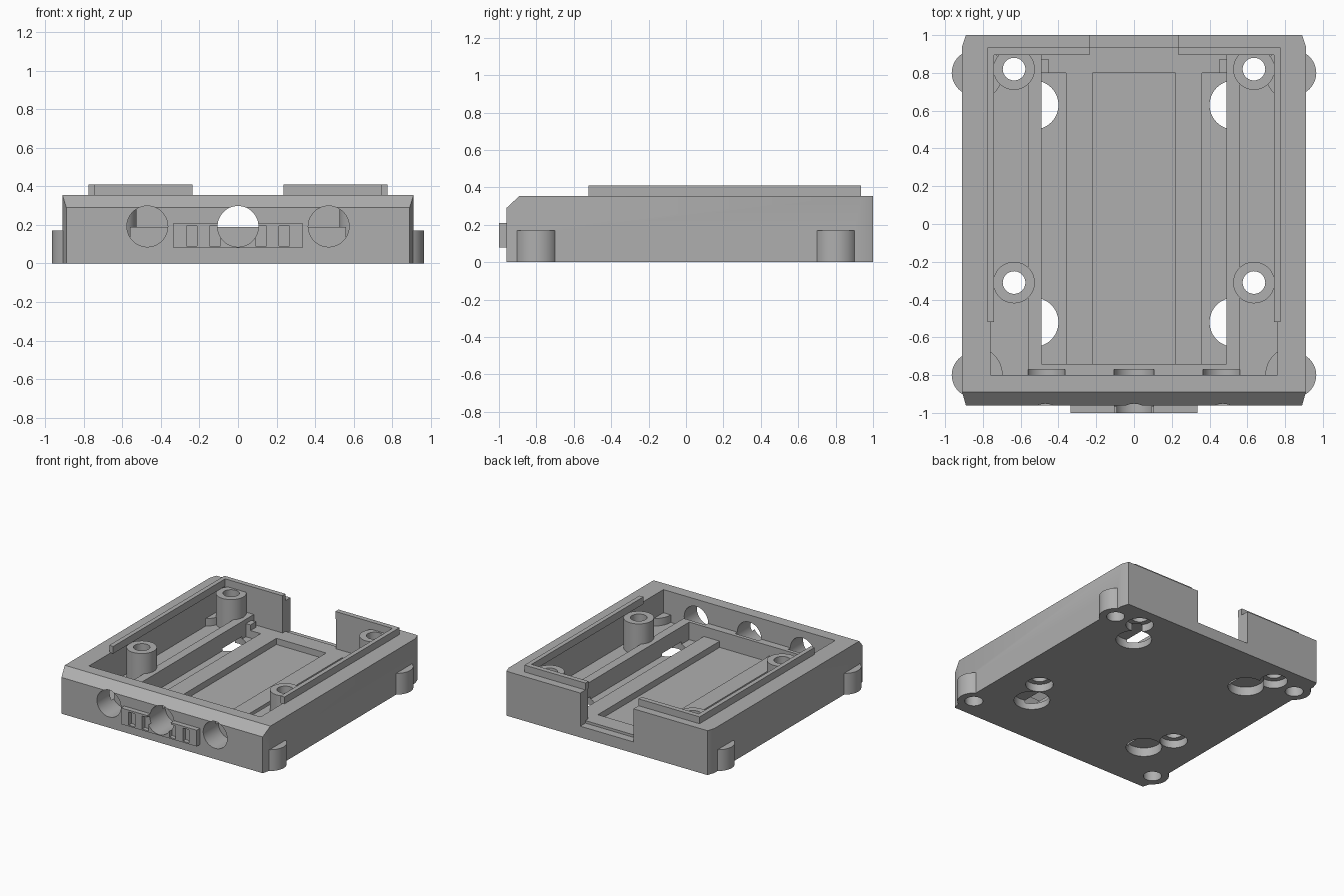
import bpy, bmesh, math

cube = bpy.data.objects.get("Cube")
if cube:
    bpy.data.objects.remove(cube, do_unlink=True)

grey = bpy.data.materials.new("plain grey")
grey.use_nodes = True
COLOUR = (0.43, 0.43, 0.43, 1)
grey.diffuse_color = COLOUR
grey.node_tree.nodes["Principled BSDF"].inputs["Base Color"].default_value = COLOUR


def finish(name, bm):
    bmesh.ops.recalc_face_normals(bm, faces=bm.faces)
    mesh = bpy.data.meshes.new(name)
    bm.to_mesh(mesh)
    bm.free()
    mesh.materials.append(grey)
    obj = bpy.data.objects.new(name, mesh)
    bpy.context.collection.objects.link(obj)
    return obj


def prism(name, outline, z0, z1):
    """Extrude a plan outline upwards."""
    bm = bmesh.new()
    face = bm.faces.new([bm.verts.new((x, y, z0)) for x, y in outline])
    top = bmesh.ops.extrude_face_region(bm, geom=[face])["geom"]
    bmesh.ops.translate(bm, vec=(0, 0, z1 - z0),
                        verts=[v for v in top if isinstance(v, bmesh.types.BMVert)])
    return finish(name, bm)


def box(name, x0, x1, y0, y1, z0, z1):
    return prism(name, [(x0, y0), (x1, y0), (x1, y1), (x0, y1)], z0, z1)


def cylinder(name, x, y, r, z0, z1, n=48):
    ring = [math.tau * i / n for i in range(n)]
    return prism(name, [(x + r * math.cos(a), y + r * math.sin(a)) for a in ring], z0, z1)


def combine(obj, others, operation="DIFFERENCE"):
    """Apply booleans and remove the helper objects."""
    for other in others:
        mod = obj.modifiers.new("cut", "BOOLEAN")
        mod.operation, mod.solver, mod.object = operation, "EXACT", other
        bpy.context.view_layer.update()
        graph = bpy.context.evaluated_depsgraph_get()
        mesh = bpy.data.meshes.new_from_object(obj.evaluated_get(graph))
        obj.modifiers.clear()
        obj.data = mesh
        bpy.data.objects.remove(other, do_unlink=True)


FLOOR, RIM, RAIL = 0.11, 0.355, 0.19
SIDES = (-1, 1)
POSTS = [(s * 0.635, y) for s in SIDES for y in (-0.31, 0.82)]
FEET = [(s * 0.845, y) for s in SIDES for y in (-0.8, 0.8)]
VENTS = [(s * 0.53, y) for s in SIDES for y in (-0.52, 0.63)]

# Outer body with clipped corners
half = [(0.89, -0.96), (0.91, -0.89), (0.91, 0.94), (0.89, 1)]
case = prism("case_body", half + [(-x, y) for x, y in reversed(half)], 0, RIM)

# Front top chamfer
bevel = box("bevel_cutter", -1.2, 1.2, -0.3, 0, -0.3, 0.3)
bevel.rotation_euler.x = -math.atan2(0.07, 0.065)
bevel.location = (0, -0.925, 0.3225)
combine(case, [bevel])

# Main cavity and stepped rear opening
combine(case, [
    box("cavity", -0.76, 0.76, -0.8, 0.9, FLOOR, 0.6),
    box("rear_notch", -0.235, 0.235, 0.88, 1.1, FLOOR, 0.6),
    box("rear_step", -0.235, 0.235, 0.935, 1.1, 0.09, 0.6),
])

# Tray walls standing on the floor, and small rear tabs
tray = box("tray_front_ledge", -0.56, 0.56, -0.81, -0.74, FLOOR - 0.02, RAIL)
combine(case, [tray], "UNION")
for s in SIDES:
    x0, x1 = sorted((s * 0.49, s * 0.56))
    t0, t1 = sorted((s * 0.45, s * 0.5))
    combine(case, [
        box("tray_rail", x0, x1, -0.78, 0.905, FLOOR - 0.02, RAIL),
        box("rear_tab", t0, t1, 0.8, 0.87, FLOOR - 0.02, 0.155),
    ], "UNION")

# Corner feet with low bosses inside the cavity
for x, y in FEET:
    boss = cylinder("inner_boss", x, y, 0.15, 0.05, 0.17)
    keep = box("boss_limit", *sorted((math.copysign(0.6, x), math.copysign(0.85, x))),
               -0.88, 0.95, 0.02, 0.3)
    combine(boss, [keep], "INTERSECT")
    combine(case, [cylinder("corner_foot", x, y, 0.12, 0, 0.17), boss], "UNION")

# Screw posts
combine(case, [cylinder("screw_post", x, y, 0.11, 0.08, RIM - 0.003) for x, y in POSTS], "UNION")

# Floor recesses: centre panel and side channels
combine(case, [box("panel_recess", -0.22, 0.22, -0.74, 0.8, 0.06, 0.15)])
for s in SIDES:
    x0, x1 = sorted((s * 0.36, s * 0.49))
    combine(case, [box("side_channel", x0, x1, -0.74, 0.8, 0.05, 0.15)])

# Vents, screw holes with counterbores, and blind holes under the feet
combine(case, [cylinder("vent", x, y, 0.13, -0.1, 0.07) for x, y in VENTS])
combine(case, [cylinder("screw_hole", x, y, 0.06, -0.1, 0.6, 32) for x, y in POSTS])
combine(case, [cylinder("counterbore", x, y, 0.1, -0.1, 0.06) for x, y in POSTS])
combine(case, [cylinder("foot_hole", x, y, 0.066, -0.1, 0.08, 32) for x, y in FEET])


def port(x):
    """Round cutter running through the front wall."""
    hole = cylinder("port_cutter", 0, 0, 0.106, -0.77, 1.2)
    hole.rotation_euler.x = math.pi / 2
    hole.location = (x, 0, 0.192)
    # Local z maps to negative y after the turn
    for v in hole.data.vertices:
        v.co.z = 0.77 if v.co.z < 0 else 1.2
    return hole


combine(case, [port(x) for x in (-0.47, 0, 0.47)])

# Front connector plate with small windows
plate = box("connector_plate", -0.335, 0.335, -1, -0.95, 0.08, 0.21)
combine(plate, [port(0)])
combine(plate, [box("window", x - 0.028, x + 0.028, -1.1, -0.965, 0.09, 0.195)
                for x in (-0.24, -0.12, 0.12, 0.24)])

# Raised locating lip, one L-shaped run per side
corner = [(0.775, -0.52), (0.775, 0.935), (0.235, 0.935), (0.235, 0.895),
          (0.74, 0.895), (0.74, -0.52)]
for s, side in zip(SIDES, ("right", "left")):
    prism(side + "_lip", [(s * x, y) for x, y in corner], RIM - 0.003, 0.41)

# Smooth the round surfaces, keep edges crisp
for obj in bpy.context.scene.objects:
    obj.select_set(obj.type == "MESH" and grey.name in obj.data.materials)
bpy.context.view_layer.objects.active = case
bpy.ops.object.shade_smooth_by_angle(angle=math.radians(20))
